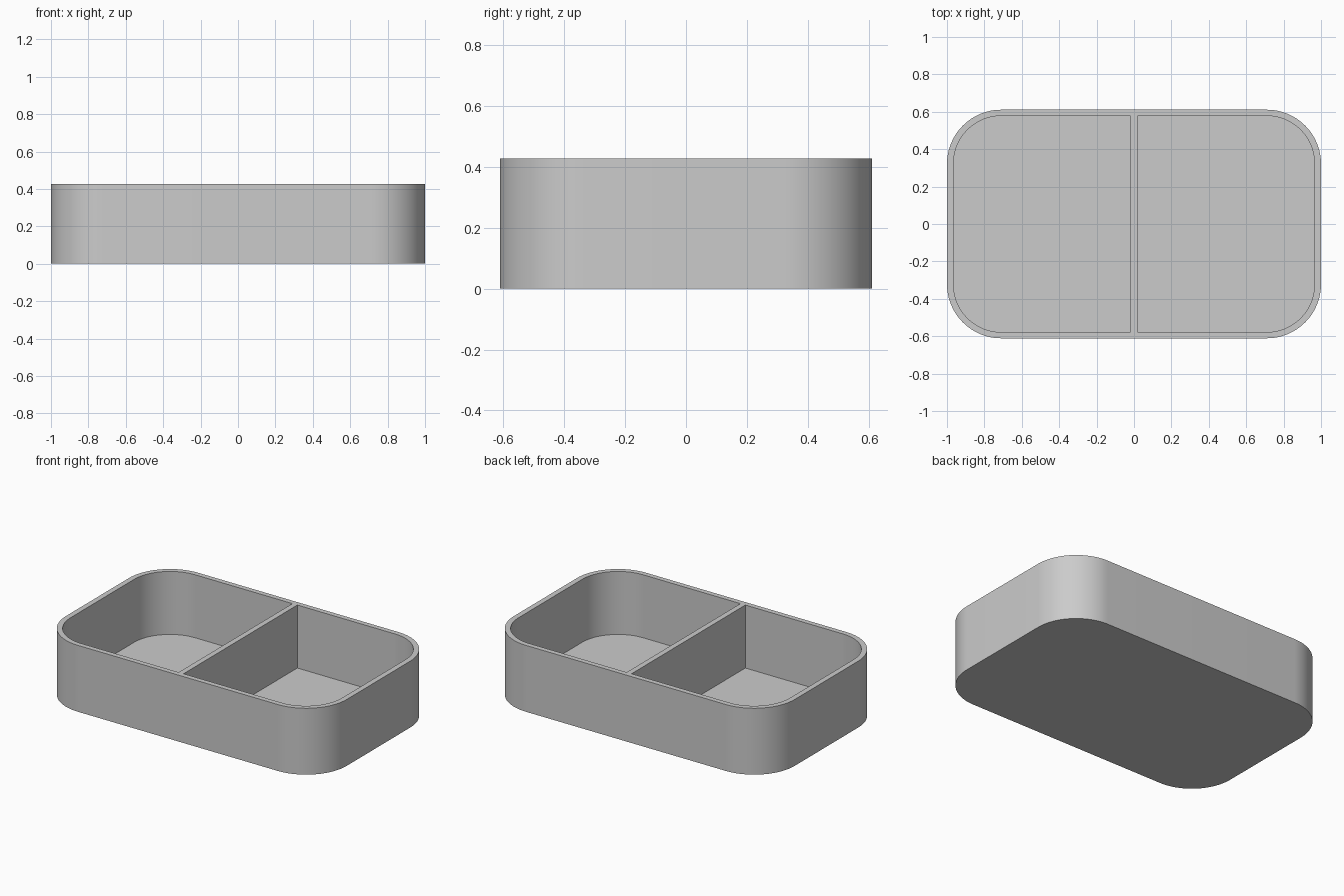
import bpy
import bmesh
from math import cos, sin, pi, radians

if "Cube" in bpy.data.objects:
    bpy.data.objects.remove(bpy.data.objects["Cube"])

HALF_X, HALF_Y, HEIGHT = 1.0, 0.611, 0.427
WALL, FLOOR, RADIUS = 0.035, 0.022, 0.29
STEPS = 24


def arc(cx, cy, r, quarter):
    """Points of one quarter-circle corner, counter-clockwise."""
    angles = [(quarter + i / STEPS) * pi / 2 for i in range(STEPS + 1)]
    return [(cx + r * cos(a), cy + r * sin(a)) for a in angles]


def rounded_outline(hx, hy, r):
    corners = [(1, 1), (-1, 1), (-1, -1), (1, -1)]
    return [p for q, (sx, sy) in enumerate(corners)
            for p in arc(sx * (hx - r), sy * (hy - r), r, q)]


def pocket_outline(side):
    """Compartment with square corners at the divider, round ones outside."""
    hx, hy, r, d = HALF_X - WALL, HALF_Y - WALL + 0.002, RADIUS - WALL, WALL / 2
    pts = [(d, -hy)] + arc(hx - r, -hy + r, r, 3) + arc(hx - r, hy - r, r, 0) + [(d, hy)]
    return [(x * side, y) for x, y in pts]


bm = bmesh.new()
rim_edges = []


def shell(points, z_end):
    """Wall from the rim down to z_end, closed by a flat face there."""
    top = [bm.verts.new((x, y, HEIGHT)) for x, y in points]
    low = [bm.verts.new((x, y, z_end)) for x, y in points]
    for i in range(len(top)):
        j = (i + 1) % len(top)
        bm.faces.new((top[i], low[i], low[j], top[j]))
        rim_edges.append(bm.edges.get((top[i], top[j])))
    bm.faces.new(low)


# Outer wall and underside, then the two compartments
shell(rounded_outline(HALF_X, HALF_Y, RADIUS), 0)
for side in (1, -1):
    shell(pocket_outline(side), FLOOR)

# Flat rim joining the outer wall, the compartments and the divider
bmesh.ops.triangle_fill(bm, edges=rim_edges, use_beauty=True, normal=(0, 0, 1))
bmesh.ops.recalc_face_normals(bm, faces=bm.faces[:])

mesh = bpy.data.meshes.new("divided_tray")
bm.to_mesh(mesh)
bm.free()
tray = bpy.data.objects.new("divided_tray", mesh)
bpy.context.collection.objects.link(tray)

# Plain grey material
grey = bpy.data.materials.new("plain_grey")
grey.use_nodes = True
colour = (0.6, 0.6, 0.6, 1)
grey.diffuse_color = colour
grey.node_tree.nodes["Principled BSDF"].inputs["Base Color"].default_value = colour
mesh.materials.append(grey)

# Smooth round corners, sharp rims
bpy.ops.object.select_all(action="DESELECT")
tray.select_set(True)
bpy.context.view_layer.objects.active = tray
bpy.ops.object.shade_smooth_by_angle(angle=radians(30))
